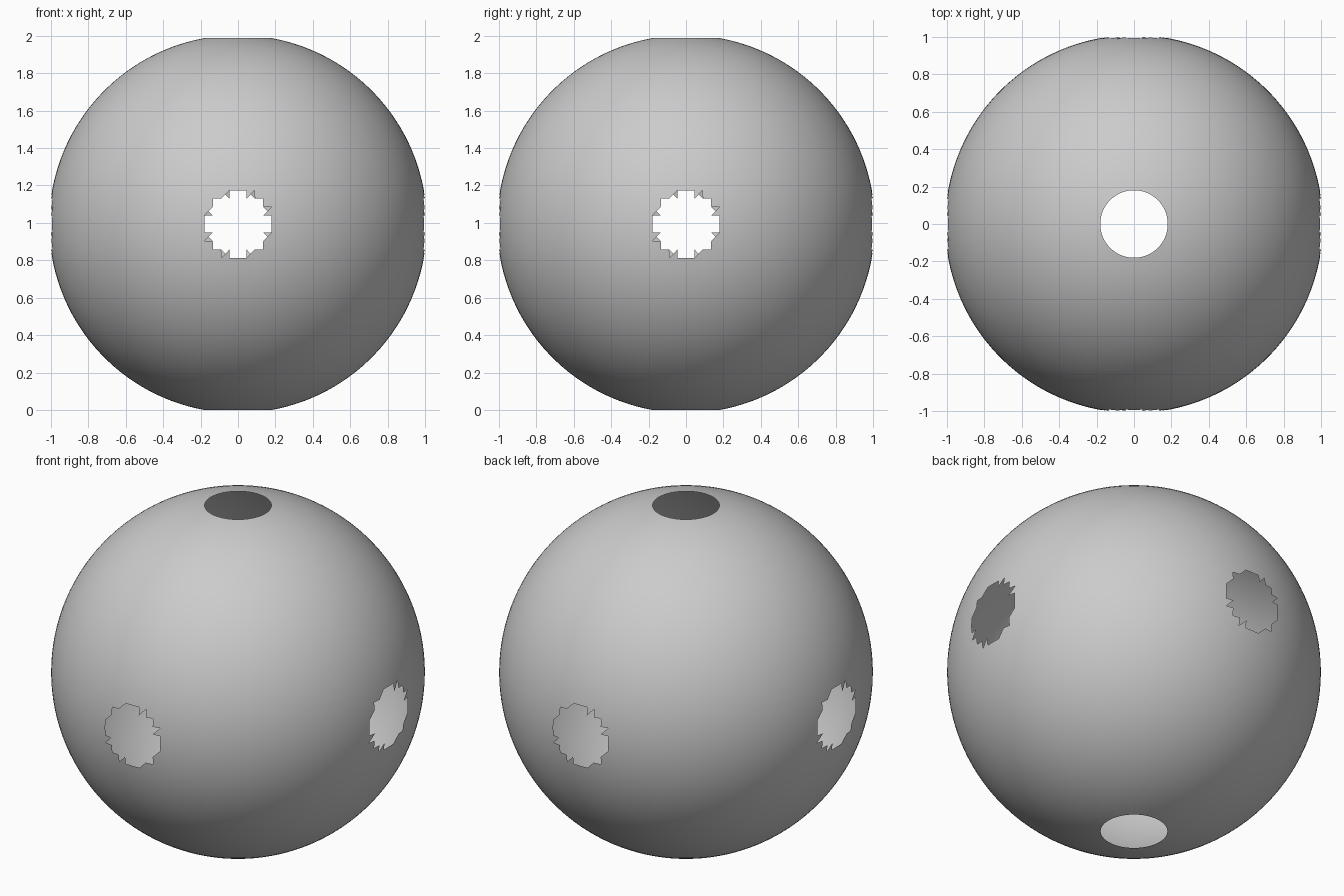
import bpy
import bmesh
from math import sin, cos, pi
from mathutils import Vector

cube = bpy.data.objects.get("Cube")
if cube:
    bpy.data.objects.remove(cube, do_unlink=True)

SEGMENTS, RINGS = 140, 70
STEP = pi / RINGS
RADIUS = 1.0101
HOLE_COS = cos(3.83 * STEP)      # angular size of every opening
RIM = 4                          # rings missing at each pole
CENTRE_Z = RADIUS * cos(RIM * STEP)

# Plain grey surface
grey = bpy.data.materials.new("plain_grey")
grey.use_nodes = True
colour = (0.6, 0.6, 0.6, 1)
grey.diffuse_color = colour
grey.node_tree.nodes["Principled BSDF"].inputs["Base Color"].default_value = colour


def direction(ring, segment):
    lat, lon = ring * STEP - pi / 2, segment * 2 * pi / SEGMENTS
    return Vector((cos(lat) * cos(lon), cos(lat) * sin(lon), sin(lat)))


def in_opening(corners):
    """True when a triangle's middle lies close to one of the six axes."""
    middle = sum((v.co for v in corners), Vector()).normalized()
    return max(abs(c) for c in middle) > HOLE_COS


# Thin spherical shell of triangles, left open around each axis
bm = bmesh.new()
grid = [[bm.verts.new(direction(r, s) * RADIUS) for s in range(SEGMENTS)]
        for r in range(RIM, RINGS - RIM + 1)]
for lower, upper in zip(grid, grid[1:]):
    for s in range(SEGMENTS):
        t = (s + 1) % SEGMENTS
        for tri in ((lower[s], lower[t], upper[t]), (lower[s], upper[t], upper[s])):
            if not in_opening(tri):
                bm.faces.new(tri).smooth = True
loose = [v for v in bm.verts if not v.link_faces]
bmesh.ops.delete(bm, geom=loose, context='VERTS')
bmesh.ops.translate(bm, verts=bm.verts, vec=(0, 0, CENTRE_Z))

mesh = bpy.data.meshes.new("sphere_shell")
bm.to_mesh(mesh)
bm.free()
mesh.materials.append(grey)
shell = bpy.data.objects.new("sphere_shell", mesh)
bpy.context.collection.objects.link(shell)
